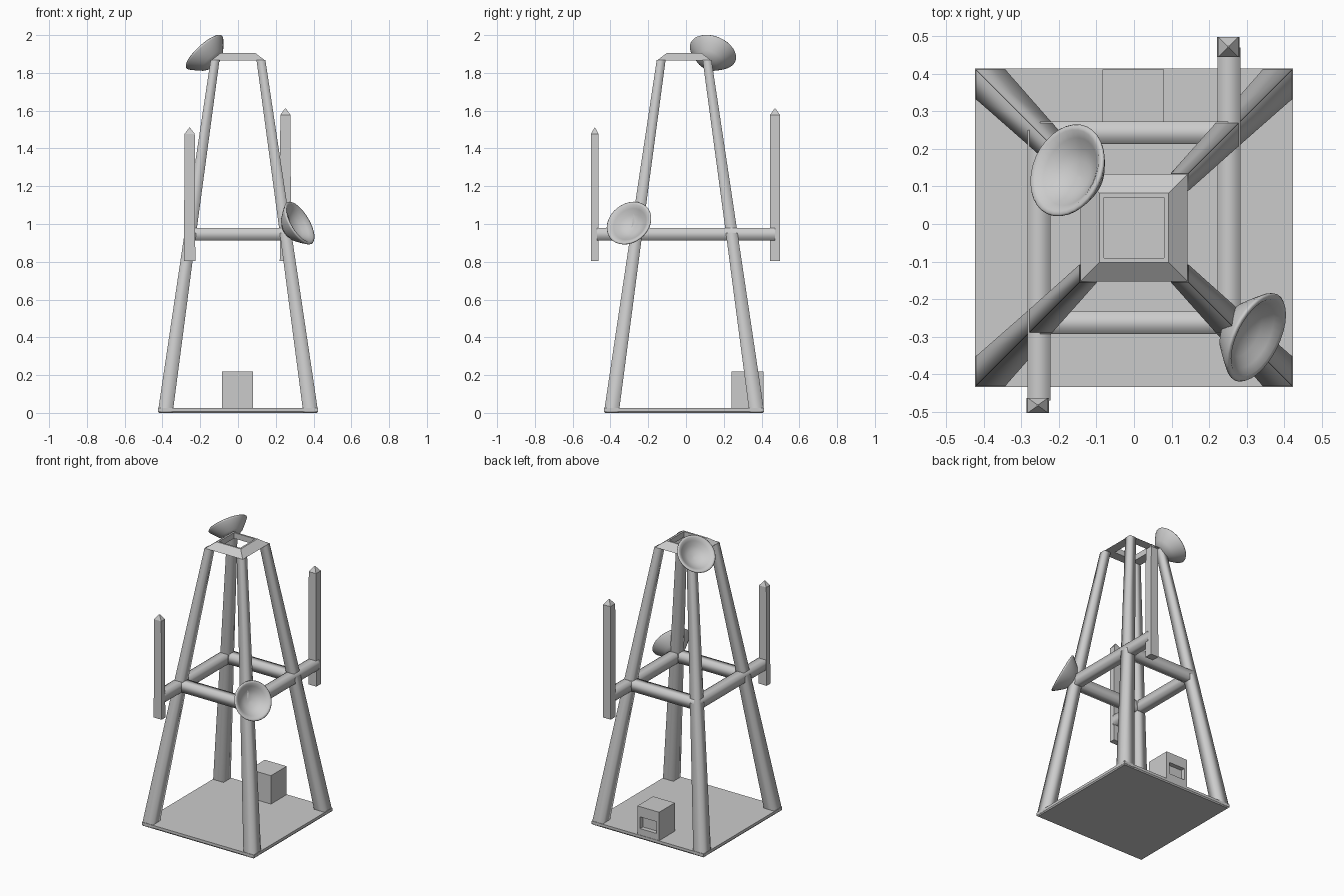
import bpy, bmesh, math
from mathutils import Vector

if "Cube" in bpy.data.objects:
    bpy.data.objects.remove(bpy.data.objects["Cube"])

CY = -0.01  # tower axis in y


def make(name, bm, smooth=False):
    bmesh.ops.recalc_face_normals(bm, faces=bm.faces)
    me = bpy.data.meshes.new(name)
    bm.to_mesh(me)
    bm.free()
    for p in me.polygons:
        p.use_smooth = smooth
    ob = bpy.data.objects.new(name, me)
    bpy.context.collection.objects.link(ob)
    return ob


def loft(name, rings, caps=True, smooth=False, closed=False):
    """Skin a list of equal-length point rings."""
    bm = bmesh.new()
    vs = [[bm.verts.new(p) for p in r] for r in rings]
    n = len(rings[0])
    pairs = list(zip(vs, vs[1:]))
    if closed:
        pairs.append((vs[-1], vs[0]))
    for a, b in pairs:
        for i in range(n):
            j = (i + 1) % n
            bm.faces.new((a[i], a[j], b[j], b[i]))
    if caps and not closed:
        bm.faces.new(vs[0])
        bm.faces.new(vs[-1])
    return make(name, bm, smooth)


def rect(x0, x1, y0, y1, z):
    return [(x0, y0, z), (x1, y0, z), (x1, y1, z), (x0, y1, z)]


def square(h, z):
    return rect(-h, h, CY - h, CY + h, z)


def box(name, x, y, z, smooth=False, caps=True):
    return loft(name, [rect(*x, *y, z[0]), rect(*x, *y, z[1])], caps, smooth)


# Base plate
loft("base_plate", [square(0.418, 0), square(0.424, 0.008), square(0.424, 0.026)])

# Four tapered corner legs
for sx, sn in ((-1, "left"), (1, "right")):
    for sy, fn in ((-1, "front"), (1, "back")):
        rings = []
        for inner, outer, z in ((0.345, 0.424, 0.005), (0.222, 0.284, 0.945), (0.098, 0.145, 1.868)):
            rings.append([(sx * a, CY + sy * b, z) for a, b in
                          ((inner, inner), (outer, inner), (outer, outer), (inner, outer))])
        loft(f"{fn}_{sn}_leg", rings, caps=False, smooth=True)

# Sloped top frame with a square opening
loft("top_frame", [square(0.143, 1.866), square(0.092, 1.905),
                   square(0.08, 1.905), square(0.08, 1.866)], closed=True)


# Middle beams; the side beams run on to carry the antennas
def beam(name, a, b, w, z0=0.913, z1=0.98):
    a, b = Vector(a), Vector(b)
    side = (b - a).normalized().cross(Vector((0, 0, 1))) * w / 2
    rings = []
    for p in (a, b):
        rings.append([(*(p + side).xy, z0), (*(p - side).xy, z0),
                      (*(p - side).xy, z1), (*(p + side).xy, z1)])
    loft(name, rings, caps=False, smooth=True)


beam("front_beam", (-0.25, -0.263, 0), (0.25, -0.263, 0), 0.06)
beam("back_beam", (-0.25, 0.243, 0), (0.25, 0.243, 0), 0.06)
beam("left_beam", (-0.253, 0.25, 0), (-0.253, -0.47, 0), 0.06)
beam("right_beam", (0.253, -0.25, 0), (0.253, 0.47, 0), 0.06)


# Pointed rod antennas
def antenna(name, cx, y0, y1, z0, z1, ztip):
    cy = (y0 + y1) / 2
    body = [rect(cx - 0.03, cx + 0.03, y0, y1, z0),
            rect(cx - 0.027, cx + 0.027, y0, y1, z1),
            rect(cx - 0.002, cx + 0.002, cy - 0.002, cy + 0.002, ztip)]
    loft(name, body)


antenna("left_antenna", -0.256, -0.503, -0.463, 0.805, 1.477, 1.51)
antenna("right_antenna", 0.251, 0.445, 0.498, 0.805, 1.577, 1.612)


# Dishes: revolved bowl with a rounded lip
def dish(name, centre, normal, seg=32):
    prof = [(0.004, -0.088), (0.045, -0.084), (0.075, -0.065), (0.103, -0.034),
            (0.125, -0.007), (0.128, 0.0), (0.124, 0.005), (0.112, 0.003),
            (0.094, -0.012), (0.07, -0.034), (0.04, -0.049), (0.004, -0.054)]
    rings = [[(r * math.cos(2 * math.pi * i / seg), r * math.sin(2 * math.pi * i / seg), h)
              for i in range(seg)] for r, h in prof]
    ob = loft(name, rings, smooth=True)
    ob.location = centre
    ob.rotation_euler = Vector(normal).to_track_quat('Z', 'Y').to_euler()


dish("top_dish", (-0.178, 0.143, 1.91), (-0.645, 0.29, 0.707))
dish("middle_dish", (0.325, -0.302, 1.005), (0.79, -0.39, 0.47))

# Equipment box with a recessed slot in its back face
bm = bmesh.new()
bmesh.ops.create_cube(bm, size=1)
for v in bm.verts:
    v.co = Vector((v.co.x * 0.165 - 0.002, v.co.y * 0.17 + 0.326, v.co.z * 0.2 + 0.12))
back = max(bm.faces, key=lambda f: f.calc_center_median().y)
bmesh.ops.inset_individual(bm, faces=[back], thickness=0.03)
for v in back.verts:
    v.co.z = 0.15 if v.co.z > 0.12 else 0.07
slot = bmesh.ops.extrude_discrete_faces(bm, faces=[back])["faces"][0]
for v in slot.verts:
    v.co.y -= 0.03
make("equipment_box", bm)
